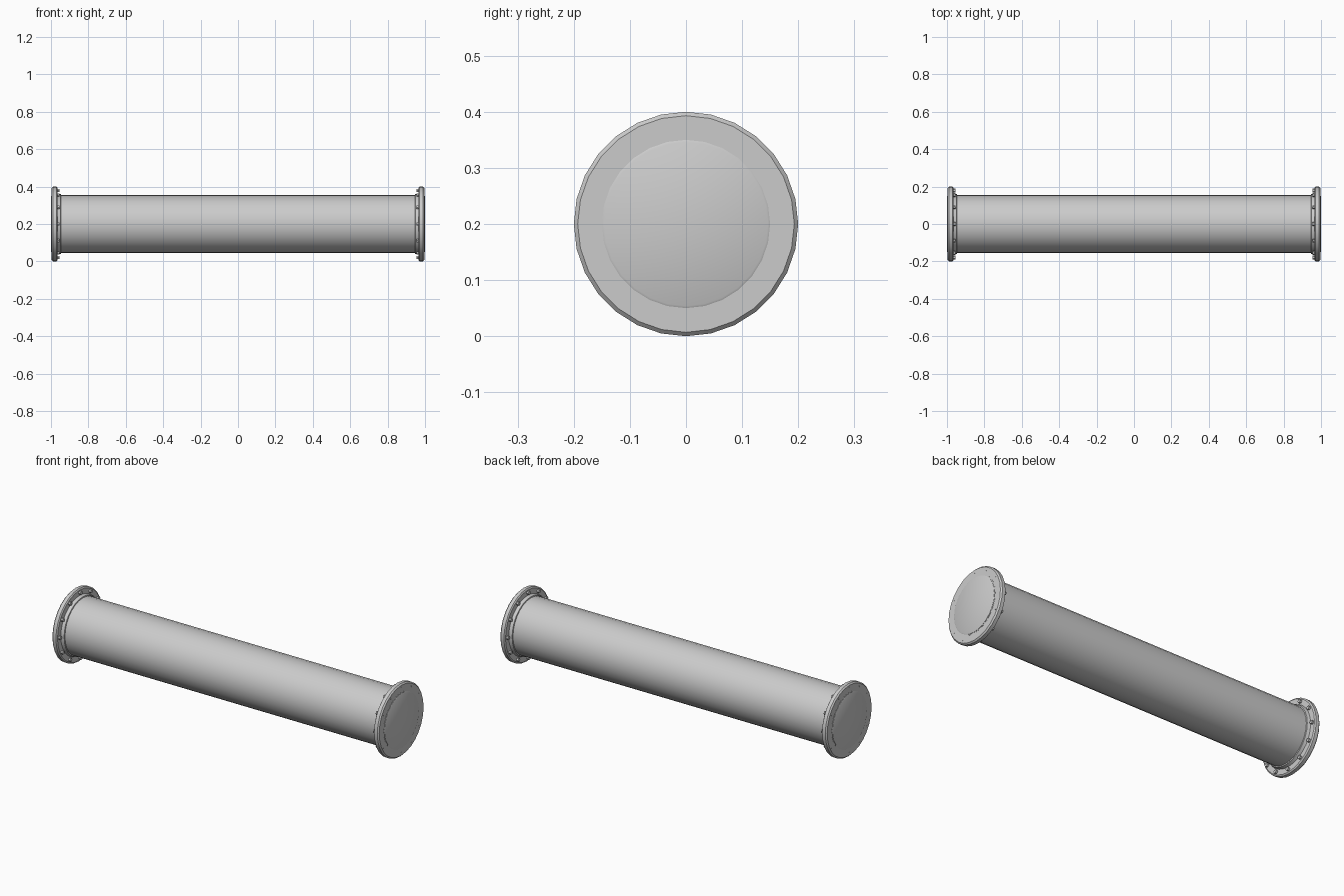
import bpy, bmesh, math
from mathutils import Matrix

if "Cube" in bpy.data.objects:
    bpy.data.objects.remove(bpy.data.objects["Cube"])

CZ = 0.2      # height of the pipe axis
SIDES = 28


def finish(name, bm, angle=30):
    bmesh.ops.recalc_face_normals(bm, faces=bm.faces)
    me = bpy.data.meshes.new(name)
    bm.to_mesh(me)
    bm.free()
    ob = bpy.data.objects.new(name, me)
    bpy.context.collection.objects.link(ob)
    ob.select_set(True)
    bpy.context.view_layer.objects.active = ob
    bpy.ops.object.shade_smooth_by_angle(angle=math.radians(angle))
    ob.select_set(False)
    return ob


def lathe(name, profile, sides=SIDES):
    """Turn (x, radius) points about the pipe axis, capping both ends."""
    bm = bmesh.new()
    rings = []
    for x, r in profile:
        rings.append([bm.verts.new((x, r * math.sin(2 * math.pi * i / sides),
                                    CZ + r * math.cos(2 * math.pi * i / sides)))
                      for i in range(sides)])
    for a, b in zip(rings, rings[1:]):
        for i in range(sides):
            j = (i + 1) % sides
            bm.faces.new((a[i], a[j], b[j], b[i]))
    bm.faces.new(rings[0])
    bm.faces.new(rings[-1])
    return finish(name, bm)


def bolts(name, s):
    """Ring of twelve hex heads with shanks passing through a flange."""
    bm = bmesh.new()
    for k in range(12):
        a = k * math.pi / 6
        y, z = 0.179 * math.cos(a), CZ + 0.179 * math.sin(a)
        for seg, r, x0, x1 in ((6, 0.010, 0.954, 0.970), (8, 0.005, 0.960, 0.9965)):
            m = Matrix.Translation((s * (x0 + x1) / 2, y, z)) @ Matrix.Rotation(math.pi / 2, 4, 'Y')
            bmesh.ops.create_cone(bm, cap_ends=True, segments=seg, radius1=r,
                                  radius2=r, depth=x1 - x0, matrix=m)
    return finish(name, bm)


# main tube
lathe("pipe", [(-0.9965, 0.155), (0.9965, 0.155)])

for side, s in (("left", -1), ("right", 1)):
    # bevelled end flange
    lathe(side + "_flange", [(s * x, r) for x, r in (
        (0.965, 0.155), (0.965, 0.193), (0.970, 0.2), (0.989, 0.2), (0.996, 0.193))])
    # raised collar where the tube meets the flange
    lathe(side + "_collar", [(s * x, r) for x, r in (
        (0.946, 0.155), (0.948, 0.160), (0.957, 0.162), (0.967, 0.165))])
    bolts(side + "_bolts", s)

# shallow end discs reaching the full length
for side, s in (("left", -1), ("right", 1)):
    lathe(side + "_end_disc", [(s * 0.990, 0.150), (s * 0.998, 0.150), (s * 1.0, 0.146)])
